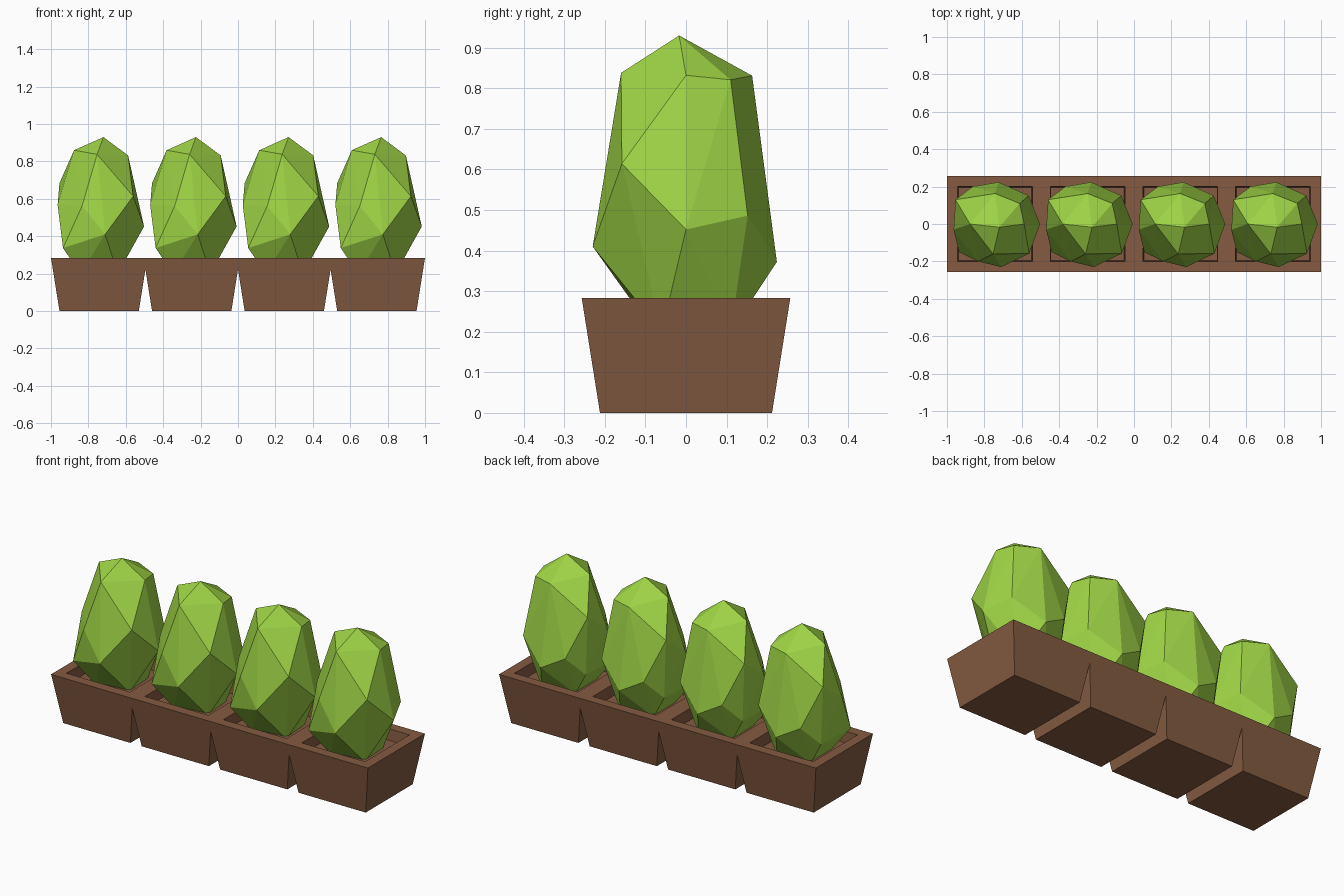
import bpy, bmesh
from mathutils import Vector

if "Cube" in bpy.data.objects:
    bpy.data.objects.remove(bpy.data.objects["Cube"])

STEP = 0.495
CENTRES = [(i - 1.5) * STEP for i in range(4)]
TOP_Z, FLOOR_Z = 0.283, 0.22


def material(name, rgb):
    m = bpy.data.materials.new(name)
    m.diffuse_color = (*rgb, 1)
    m.use_nodes = True
    m.node_tree.nodes["Principled BSDF"].inputs["Base Color"].default_value = m.diffuse_color
    return m


brown = material("terracotta_brown", (0.235, 0.105, 0.053))
green = material("leaf_green", (0.345, 0.66, 0.06))


def finish(bm, name, mat):
    bmesh.ops.recalc_face_normals(bm, faces=bm.faces[:])
    me = bpy.data.meshes.new(name)
    bm.to_mesh(me)
    bm.free()
    me.materials.append(mat)
    ob = bpy.data.objects.new(name, me)
    bpy.context.collection.objects.link(ob)
    return ob


# Planter: four tapered square pots fused where their rims meet
planter = bmesh.new()
for i, cx in enumerate(CENTRES):
    pot = bmesh.new()
    rings = []
    for h, z in ((0.212, 0), (0.257, TOP_Z), (0.2, TOP_Z), (0.195, FLOOR_Z)):
        rings.append([pot.verts.new((cx + sx * h, sy * h, z))
                      for sx, sy in ((-1, -1), (1, -1), (1, 1), (-1, 1))])
    for a, b in zip(rings, rings[1:]):
        for k in range(4):
            n = (k + 1) % 4
            pot.faces.new((a[k], a[n], b[n], b[k]))
    pot.faces.new(rings[0][::-1])
    pot.faces.new(rings[-1])
    # trim the overlap with each neighbour
    for side, trim in ((-1, i > 0), (1, i < 3)):
        if trim:
            bmesh.ops.bisect_plane(
                pot, geom=pot.verts[:] + pot.edges[:] + pot.faces[:],
                plane_co=(cx + side * STEP / 2, 0, 0),
                plane_no=(side, 0, 0), clear_outer=True)
    bmesh.ops.recalc_face_normals(pot, faces=pot.faces[:])
    tmp = bpy.data.meshes.new("tmp")
    pot.to_mesh(tmp)
    pot.free()
    planter.from_mesh(tmp)
    bpy.data.meshes.remove(tmp)
bmesh.ops.remove_doubles(planter, verts=planter.verts[:], dist=0.0005)
finish(planter, "planter", brown)

# Bush: faceted hull around a few corner points
CORNERS = [
    (0.023, -0.017, 0.93),
    (0.155, 0, 0.832), (0.131, 0.11, 0.821), (0, 0.163, 0.831),
    (-0.011, -0.16, 0.838), (-0.134, 0, 0.86),
    (0.182, -0.158, 0.614), (-0.091, -0.2, 0.562),
    (-0.222, -0.03, 0.567), (-0.212, 0.13, 0.684),
    (0.24, 0, 0.452), (0.179, 0.152, 0.486), (0.018, 0.224, 0.372),
    (-0.12, 0.2, 0.45), (0.032, -0.23, 0.41), (-0.193, -0.15, 0.337),
    (-0.18, 0.1, 0.337),
    (0.1, -0.06, 0.2), (0.09, 0.11, 0.2), (-0.1, 0.08, 0.2), (-0.1, -0.08, 0.2),
]
for i, cx in enumerate(CENTRES):
    bm = bmesh.new()
    for c in CORNERS:
        bm.verts.new(Vector(c) + Vector((cx, 0, 0)))
    hull = bmesh.ops.convex_hull(bm, input=bm.verts[:])
    loose = [v for v in bm.verts if not v.link_faces]
    bmesh.ops.delete(bm, geom=loose, context='VERTS')
    finish(bm, f"bush_{i + 1}", green)
